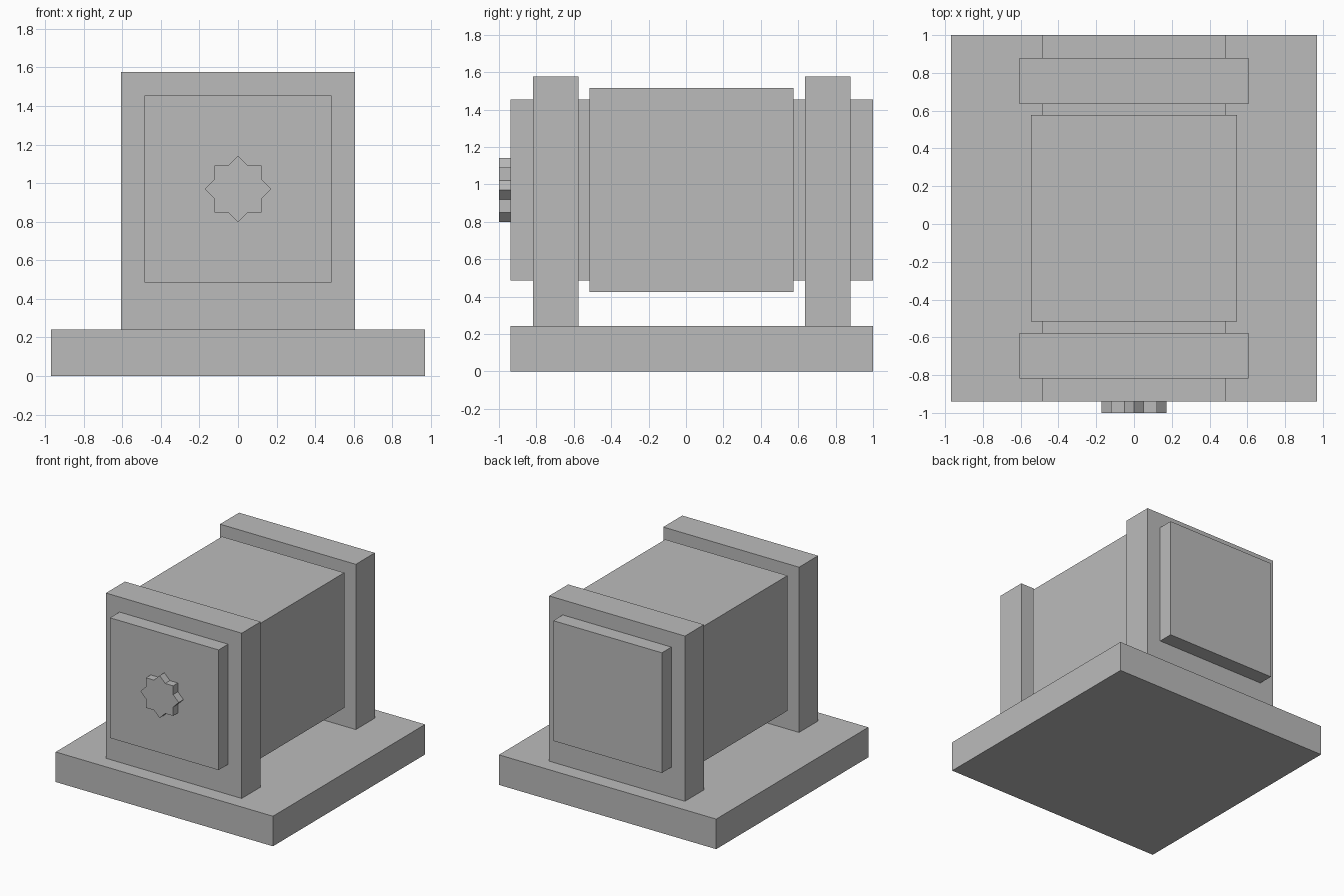
import bpy
import bmesh
from math import sin, cos, pi, sqrt

cube = bpy.data.objects.get("Cube")
if cube:
    bpy.data.objects.remove(cube, do_unlink=True)

U = 2 / 33             # modular unit: the whole model is 33 units long
FRONT = -15.5          # front edge of the base, in units
AXIS_Z = 16            # height of the block axis, in units

grey = bpy.data.materials.new("plain grey")
grey.use_nodes = True
grey.diffuse_color = (0.5, 0.5, 0.5, 1)
grey.node_tree.nodes["Principled BSDF"].inputs["Base Color"].default_value = (0.5, 0.5, 0.5, 1)


def add_object(name, bm):
    bmesh.ops.recalc_face_normals(bm, faces=bm.faces)
    mesh = bpy.data.meshes.new(name)
    bm.to_mesh(mesh)
    bm.free()
    mesh.materials.append(grey)
    obj = bpy.data.objects.new(name, mesh)
    bpy.context.collection.objects.link(obj)


def add_box(name, width, start, length, bottom, height):
    """Box centred on x; start is measured back from the front of the base."""
    bm = bmesh.new()
    bmesh.ops.create_cube(bm, size=1)
    bmesh.ops.scale(bm, vec=(width * U, length * U, height * U), verts=bm.verts)
    centre = (0, (FRONT + start + length / 2) * U, (bottom + height / 2) * U)
    bmesh.ops.translate(bm, vec=centre, verts=bm.verts)
    add_object(name, bm)


def add_star(name, points, outer, depth):
    """Star prism standing out from the front of the shaft."""
    inner = outer * cos(pi / 4) / cos(pi / 8)
    bm = bmesh.new()
    ring = []
    for i in range(points * 2):
        r = (inner if i % 2 else outer) * U
        a = i * pi / points
        ring.append(bm.verts.new((r * sin(a), FRONT * U, AXIS_Z * U + r * cos(a))))
    face = bm.faces.new(ring)
    new = bmesh.ops.extrude_face_region(bm, geom=[face])["geom"]
    moved = [v for v in new if isinstance(v, bmesh.types.BMVert)]
    bmesh.ops.translate(bm, vec=(0, -depth * U, 0), verts=moved)
    add_object(name, bm)


# Base slab
add_box("base", 32, 0, 32, 0, 4)

# Upright supports near both ends
for name, start in (("front_support", 2), ("back_support", 26)):
    add_box(name, 20, start, 4, 4, 22)

# Square shaft through the supports, with the larger block around its middle
add_box("shaft", 16, 0, 32, 8, 16)
add_box("middle_block", 18, 7, 18, 7, 18)

# Eight-pointed knob on the front
add_star("front_star_knob", 8, 2 * sqrt(2), 1)
